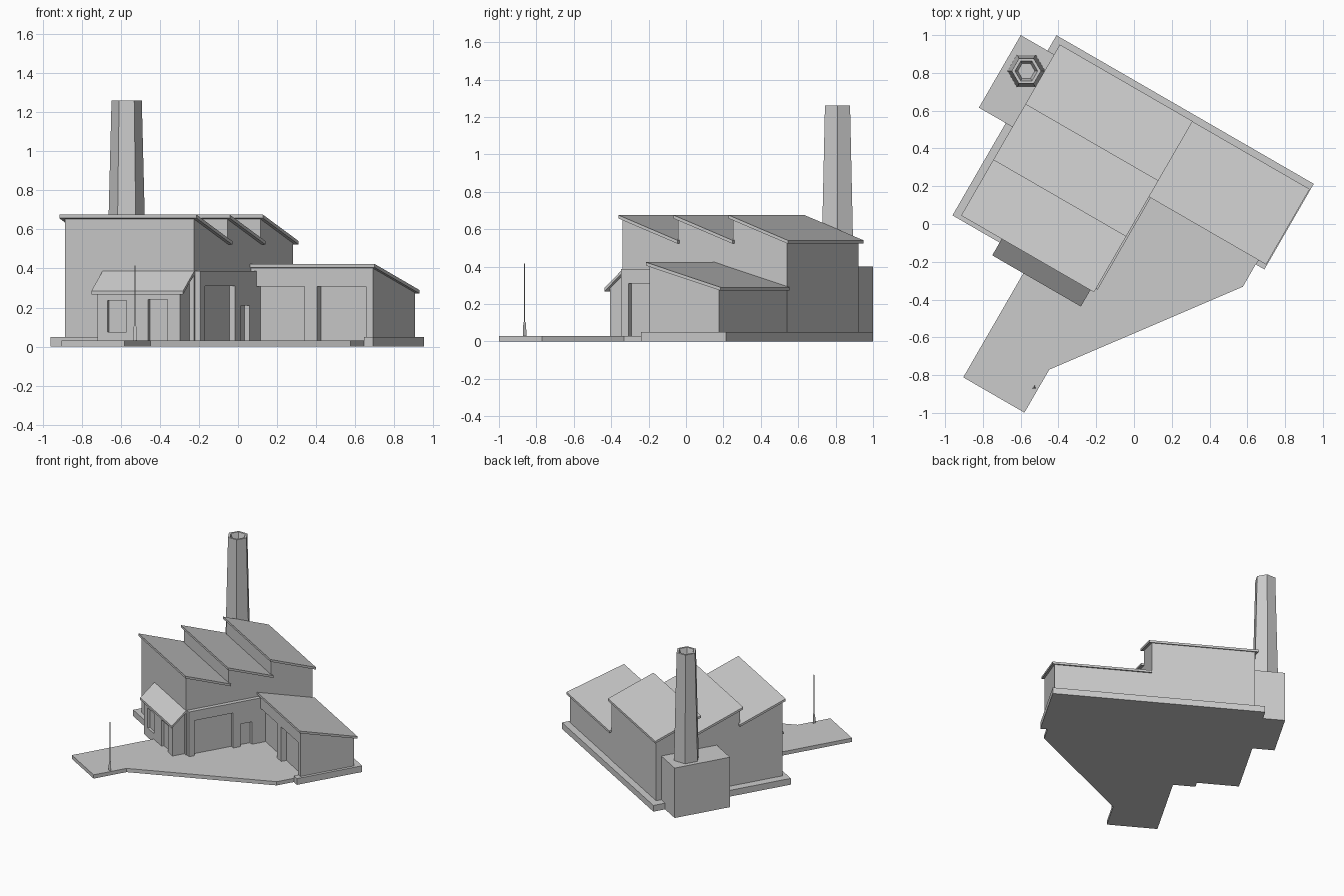
import bpy, bmesh, math
from mathutils import Matrix, Vector

if "Cube" in bpy.data.objects:
    bpy.data.objects.remove(bpy.data.objects["Cube"])

# The whole site is laid out square in (u, v), then turned 30 degrees clockwise
TURN = Matrix.Rotation(math.radians(-30), 4, 'Z')


def finish(name, bm, turn=True):
    bmesh.ops.recalc_face_normals(bm, faces=bm.faces)
    if turn:
        bm.transform(TURN)
    me = bpy.data.meshes.new(name)
    bm.to_mesh(me)
    bm.free()
    ob = bpy.data.objects.new(name, me)
    bpy.context.collection.objects.link(ob)
    return ob


def prism(name, pts, a, b, axis):
    """Extrude a profile: axis 'z' takes (u, v) points, axis 'u' takes (v, z) points."""
    place = (lambda p, t: (p[0], p[1], t)) if axis == 'z' else (lambda p, t: (t, p[0], p[1]))
    bm = bmesh.new()
    lo = [bm.verts.new(place(p, a)) for p in pts]
    hi = [bm.verts.new(place(p, b)) for p in pts]
    bm.faces.new(lo)
    bm.faces.new(hi)
    n = len(pts)
    for i in range(n):
        j = (i + 1) % n
        bm.faces.new((lo[i], lo[j], hi[j], hi[i]))
    return finish(name, bm)


def box(name, u0, u1, v0, v1, z0, z1):
    return prism(name, [(u0, v0), (u1, v0), (u1, v1), (u0, v1)], z0, z1, 'z')


def roof(name, u0, u1, v0, z0, v1, z1, t=0.018):
    return prism(name, [(v0, z0), (v1, z1), (v1, z1 - t), (v0, z0 - t)], u0, u1, 'u')


def lathe(name, rings, sides, x, y, start=0.0):
    """Stack of (radius, z) polygon rings, closed at both ends."""
    bm = bmesh.new()
    loops = []
    for r, z in rings:
        loops.append([bm.verts.new((x + r * math.cos(start + math.tau * i / sides),
                                    y + r * math.sin(start + math.tau * i / sides), z))
                      for i in range(sides)])
    for A, B in zip(loops, loops[1:]):
        for i in range(sides):
            j = (i + 1) % sides
            bm.faces.new((A[i], A[j], B[j], B[i]))
    bm.faces.new(loops[0])
    bm.faces.new(loops[-1])
    return finish(name, bm, turn=False)


def cut(target, name, *dims):
    cutter = box(name, *dims)
    cutter.hide_render = True
    cutter.display_type = 'WIRE'
    mod = target.modifiers.new(name, 'BOOLEAN')
    mod.operation = 'DIFFERENCE'
    mod.solver = 'EXACT'
    mod.object = cutter


# Ground: plinth and paved yard
prism("plinth", [(-0.855, -0.441), (-0.5, -0.441), (-0.5, 0.3), (0.665, 0.3), (0.665, 0.137),
                 (0.718, 0.137), (0.718, 0.66), (-0.855, 0.66)], 0, 0.05, 'z')
prism("yard", [(-0.377, -1.155), (-0.003, -1.155), (-0.003, -0.892), (0.665, 0.0),
               (0.665, 0.3), (-0.377, 0.3)], 0, 0.03, 'z')

# Main hall with three sawtooth bays
profile = [(-0.405, 0)]
slope = -0.135 / 0.365
for i in range(3):
    hi_v = -0.4185 + 0.34 * i
    start = hi_v + 0.0135
    end = 0.608 if i == 2 else start + 0.34
    profile += [(v, 0.665 + slope * (v - hi_v)) for v in (start, end)]
    roof(f"hall_roof_{i + 1}", -0.815, -0.003, hi_v, 0.675, hi_v + 0.365, 0.54)
profile.append((0.608, 0))
prism("main_hall", profile, -0.79, -0.025, 'u')

# Loading wall on the hall's yard side, with a large gate and a small door
gate_wall = box("gate_wall", -0.03, 0.007, -0.397, 0.19, 0, 0.388)
cut(gate_wall, "gate_cutter", -0.1, 0.1, -0.352, -0.042, -0.1, 0.31)
cut(gate_wall, "side_door_cutter", -0.1, 0.1, 0.018, 0.108, -0.1, 0.21)

# Right wing with two recessed bays
wing = prism("wing", [(0.176, 0), (0.176, 0.408), (0.606, 0.282), (0.606, 0)], -0.027, 0.695, 'u')
cut(wing, "bay_cutter_1", 0.006, 0.292, 0.1, 0.218, -0.1, 0.307)
cut(wing, "bay_cutter_2", 0.364, 0.656, 0.1, 0.218, -0.1, 0.307)
roof("wing_roof", -0.024, 0.713, 0.164, 0.423, 0.625, 0.289)

# Lean-to office in front of the hall
office = prism("office", [(-0.5, 0), (-0.5, 0.29), (-0.4, 0.379), (-0.4, 0)], -0.543, -0.054, 'u')
cut(office, "window_cutter", -0.484, -0.37, -0.6, -0.48, 0.075, 0.235)
cut(office, "office_door_cutter", -0.242, -0.127, -0.6, -0.48, 0.03, 0.24)
roof("office_roof", -0.567, -0.025, -0.519, 0.285, -0.404, 0.387)

# Boiler house and hexagonal chimney with hollow top
box("boiler_house", -1.019, -0.785, 0.123, 0.566, 0, 0.4)
lathe("chimney", [(0.0995, 0.39), (0.0775, 1.26), (0.06, 1.26), (0.045, 1.21)], 6, -0.57, 0.81)

# Flagpole in the yard
lathe("flagpole", [(0.012, 0.02), (0.010, 0.1), (0.004, 0.105), (0.004, 0.415)],
      3, -0.527, -0.865, math.pi / 2)
